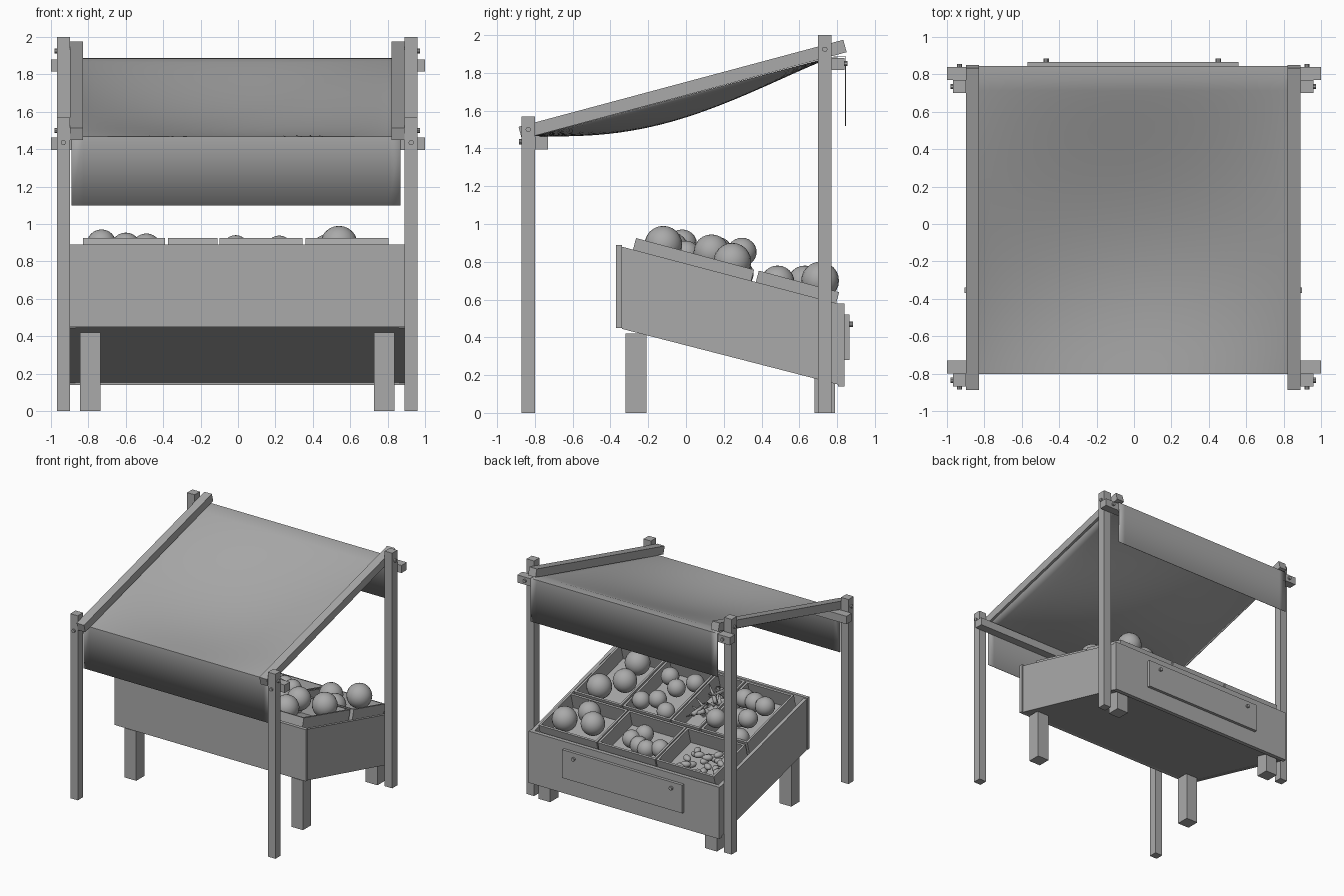
import bpy, bmesh, math, random
from mathutils import Vector, Matrix

random.seed(4)
cube = bpy.data.objects.get("Cube")
if cube:
    bpy.data.objects.remove(cube, do_unlink=True)

GREY = (0.4, 0.4, 0.4, 1)
mat = bpy.data.materials.new("plain grey")
mat.use_nodes = True
mat.diffuse_color = GREY
mat.node_tree.nodes["Principled BSDF"].inputs["Base Color"].default_value = GREY

TILT = math.radians(-15)
MID = -0.004  # centre line of the frame


def finish(bm, name, smooth=False):
    bmesh.ops.recalc_face_normals(bm, faces=bm.faces)
    me = bpy.data.meshes.new(name)
    bm.to_mesh(me)
    bm.free()
    me.materials.append(mat)
    ob = bpy.data.objects.new(name, me)
    bpy.context.collection.objects.link(ob)
    if smooth:
        for p in me.polygons:
            p.use_smooth = True
    return ob


def box(name, x, y, z):
    """Box from three (low, high) ranges."""
    bm = bmesh.new()
    bmesh.ops.create_cube(bm, size=1)
    for v in bm.verts:
        v.co = [sum(r) / 2 + c * (r[1] - r[0]) for r, c in zip((x, y, z), v.co)]
    return finish(bm, name)


def side_profile(name, x0, x1, pts):
    """Extrude a (y, z) outline across x."""
    bm = bmesh.new()
    f = bm.faces.new([bm.verts.new((x0, y, z)) for y, z in pts])
    g = bmesh.ops.extrude_face_region(bm, geom=[f])["geom"]
    bmesh.ops.translate(bm, vec=(x1 - x0, 0, 0),
                        verts=[e for e in g if isinstance(e, bmesh.types.BMVert)])
    return finish(bm, name)


def bolt(name, pos, axis, r=0.014, depth=0.02):
    bm = bmesh.new()
    bmesh.ops.create_cone(bm, cap_ends=True, segments=10, radius1=r, radius2=r, depth=depth)
    q = Vector((0, 0, 1)).rotation_difference(Vector(axis))
    bm.transform(Matrix.Translation(pos) @ q.to_matrix().to_4x4())
    return finish(bm, name)


def ball(name, pos, r, squash=(1, 1, 1), rot=0):
    bm = bmesh.new()
    bmesh.ops.create_uvsphere(bm, u_segments=20, v_segments=12, radius=r)
    bm.transform(Matrix.Translation(pos) @ Matrix.Rotation(rot, 4, 'Z') @ Matrix.Diagonal((*squash, 1)))
    return finish(bm, name, True)


def slope(y, c):
    """Height on the tilted display, c being the height at y = 0."""
    return c - 0.265 * y


# Frame: posts, rafters, bolts on both sides
for s, side in ((1, "left"), (-1, "right")):
    def span(a, b):
        return sorted((MID + s * a, MID + s * b))
    box(side + "_front_post", span(0.895, 0.965), (-0.87, -0.80), (0, 1.57))
    box(side + "_rear_post", span(0.895, 0.965), (0.70, 0.77), (0, 2.0))
    rafter = box(side + "_rafter", span(0.825, 0.895), (-0.89, 0.89), (-0.034, 0.034))
    rafter.rotation_euler.x = -TILT
    rafter.location = (0, -0.018, 1.712)
    px = MID + s * 0.93
    bolt(side + "_front_side_bolt", (MID + s * 0.968, -0.835, 1.5), (1, 0, 0))
    bolt(side + "_rear_side_bolt", (MID + s * 0.968, 0.735, 1.925), (1, 0, 0))
    bolt(side + "_front_bolt", (px, -0.875, 1.435), (0, 1, 0))
    bolt(side + "_rear_bolt", (px, 0.845, 1.85), (0, 1, 0))
    # Table legs
    box(side + "_front_leg", span(0.73, 0.84), (-0.32, -0.21), (0, 0.42))
    box(side + "_rear_leg", span(0.73, 0.84), (0.68, 0.79), (0, 0.19))
    # Sloping side panels
    side_profile(side + "_table_panel", *span(0.865, 0.893),
                 [(-0.34, 0.88), (0.806, 0.578), (0.806, 0.15), (-0.34, 0.445)])
box("front_crossbeam", (-1, 1), (-0.80, -0.73), (1.395, 1.462))
box("rear_crossbeam", (-1, 1), (0.77, 0.84), (1.815, 1.88))

# Table boards
box("front_board", (-0.905, 0.897), (-0.37, -0.34), (0.45, 0.89))
box("rear_board", (-0.9, 0.893), (0.805, 0.84), (0.14, 0.58))
side_profile("table_base", -0.868, 0.86,
             [(-0.34, 0.47), (0.806, 0.175), (0.806, 0.152), (-0.34, 0.447)])
side_profile("display_deck", -0.868, 0.86,
             [(-0.34, slope(-0.34, 0.69)), (0.806, slope(0.806, 0.69)),
              (0.806, slope(0.806, 0.66)), (-0.34, slope(-0.34, 0.66))])
box("sign_board", (-0.57, 0.56), (0.84, 0.865), (0.28, 0.52))
for x in (-0.47, 0.45):
    bolt("sign_bolt", (x, 0.873, 0.47), (0, 1, 0), 0.015, 0.022)


# Open crates lying on the slope
def crate(name, x0, x1, y0, y1):
    bm = bmesh.new()
    bmesh.ops.create_cube(bm, size=1)
    depth = 0.16
    length = (y1 - y0) / math.cos(TILT)
    bm.transform(Matrix.Diagonal((x1 - x0, length, depth, 1)))
    top = max(bm.faces, key=lambda f: f.calc_center_median().z)
    bmesh.ops.inset_individual(bm, faces=[top], thickness=0.024)
    g = bmesh.ops.extrude_face_region(bm, geom=[top])["geom"]
    bmesh.ops.translate(bm, vec=(0, 0, 0.03 - depth),
                        verts=[e for e in g if isinstance(e, bmesh.types.BMVert)])
    bmesh.ops.delete(bm, geom=[f for f in [top] if f.is_valid], context='FACES_ONLY')
    ob = finish(bm, name)
    ym = (y0 + y1) / 2
    ob.rotation_euler.x = TILT
    ob.location = ((x0 + x1) / 2, ym - 0.02, slope(ym, 0.857 - depth / 2))


for x0, x1 in ((-0.83, -0.39), (-0.375, -0.11), (-0.1, 0.345), (0.36, 0.805)):
    crate("front_crate", x0, x1, -0.265, 0.36)
for x0, x1 in ((-0.83, -0.285), (-0.275, 0.265), (0.275, 0.82)):
    crate("rear_crate", x0, x1, 0.385, 0.81)

# Round produce: x, y, z, radius
melons = [(0.54, -0.12, 0.89, 0.1), (0.48, 0.135, 0.85, 0.095), (0.645, 0.245, 0.80, 0.1),
          (0.645, 0.71, 0.70, 0.1), (0.57, 0.485, 0.69, 0.09), (0.435, 0.63, 0.685, 0.095)]
for x, y, z, r in melons:
    ball("melon", (x, y, z), r)
fruit = [(0.26, 0.23), (0.148, 0.17), (0.09, 0), (-0.013, -0.107), (0, 0.27), (0.22, -0.1),
         (0.08, 0.618), (-0.1, 0.676), (0.02, 0.528), (-0.2, 0.632), (-0.02, 0.66)]
for i, (x, y) in enumerate(fruit):
    ball("fruit", (x, y, slope(y, 0.84 if i < 6 else 0.81)), 0.072)
for x, y, c in ((-0.49, 0.296, 0.93), (-0.7, 0.167, 0.9), (-0.73, -0.02, 0.89),
                (-0.6, -0.07, 0.86), (-0.49, -0.09, 0.85), (-0.57, 0.1, 0.83), (-0.7, 0.28, 0.81)):
    ball("vegetable", (x, y, slope(y, c)), 0.078, (1, 1, 0.97))
for i in range(26):
    x, y = random.uniform(-0.76, -0.42), random.uniform(0.48, 0.74)
    ball("potato", (x, y, slope(y, random.uniform(0.75, 0.8))), 0.028,
         (1.5, 1, 0.9), random.uniform(0, 3))

# Heap of carrots
for i in range(16):
    bm = bmesh.new()
    bmesh.ops.create_cone(bm, cap_ends=True, segments=10, radius1=0.02, radius2=0.004, depth=0.19)
    y = random.uniform(-0.12, 0.24)
    pos = (random.uniform(-0.27, -0.21), y, slope(y, random.uniform(0.76, 0.86)))
    aim = Vector((random.uniform(-0.5, 0.5), random.uniform(-1, 1), random.uniform(-0.2, 0.5)))
    q = Vector((0, 0, 1)).rotation_difference(aim)
    bm.transform(Matrix.Translation(pos) @ q.to_matrix().to_4x4())
    finish(bm, "carrot", True)

# Sagging canvas with a hanging flap at each end
bm = bmesh.new()
NX, NY = 28, 28
rows = []
for j in range(-1, NY + 3):
    row = []
    for i in range(NX + 1):
        u, v = i / NX, min(max(j / NY, 0), 1)
        x, y = -0.89 + 1.76 * u, -0.803 + 1.573 * v
        sag = 0.115 * math.sin(math.pi * u) ** 0.8 * math.sin(math.pi * v ** 0.85) ** 1.2 if 0 < u < 1 and 0 < v < 1 else 0
        z = 1.468 + 0.417 * v - sag
        if j < 0:
            z = 1.1
        elif j > NY:
            y, z = 0.846, 1.888 if j == NY + 1 else 1.52
        row.append(bm.verts.new((x, y, z)))
    rows.append(row)
for a, b in zip(rows, rows[1:]):
    for i in range(NX):
        bm.faces.new((a[i], a[i + 1], b[i + 1], b[i]))
canvas = finish(bm, "canvas_awning")
canvas.modifiers.new("cloth", 'SOLIDIFY').thickness = 0.004
bpy.ops.object.select_all(action='DESELECT')
canvas.select_set(True)
bpy.context.view_layer.objects.active = canvas
bpy.ops.object.shade_smooth_by_angle(angle=math.radians(35))
